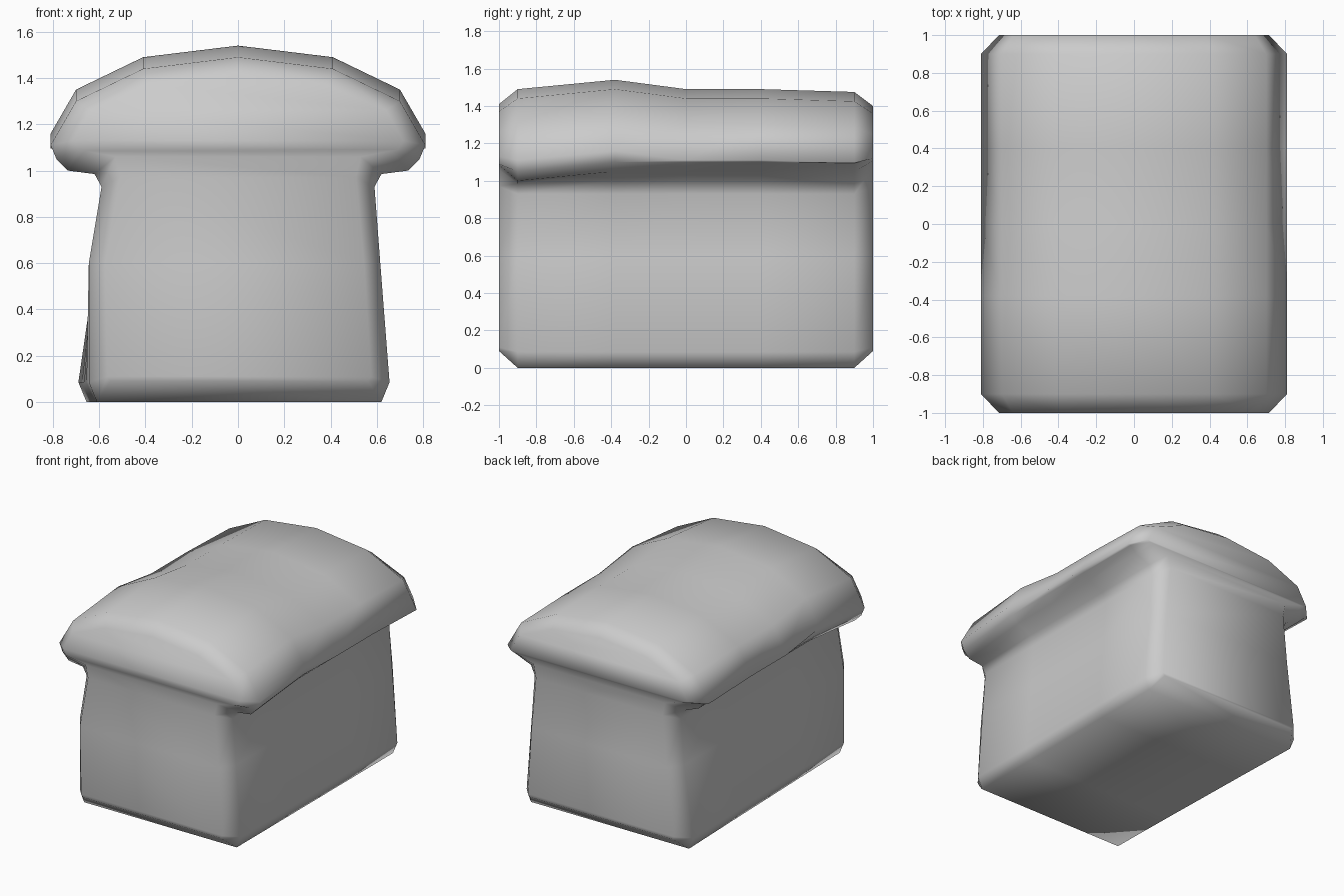
import bpy, bmesh

if "Cube" in bpy.data.objects:
    bpy.data.objects.remove(bpy.data.objects["Cube"])

# Half cross-section of the loaf (x, z), bottom to crown
MAIN = [(.62, 0), (.655, .085), (.615, .6), (.59, .93), (.62, .985), (.735, 1.0),
        (.785, 1.05), (.81, 1.11), (.70, 1.30), (.41, 1.44), (0, 1.49)]
# Smaller half section for the end faces, leaving a chamfer all round
END = [(.56, .09), (.575, .11), (.545, .6), (.51, .97), (.53, 1.06), (.66, 1.085),
       (.69, 1.09), (.715, 1.13), (.64, 1.26), (.38, 1.37), (0, 1.41)]
# Stations along the loaf: y, section, crust lift, lip lift, left wall offsets at floor / middle
STATIONS = [(-1.0, END, 0, 0, .01, -.03), (-.9, MAIN, 0, 0, .01, -.03),
            (-.38, MAIN, .05, .05, .0, -.01), (0, MAIN, 0, .05, -.01, 0),
            (.4, MAIN, 0, .05, -.02, 0), (.9, MAIN, -.015, .045, -.035, 0),
            (1.0, END, -.01, .02, -.03, 0)]


def section(bm, y, half, lift, lip, foot, belly):
    pts = []
    for i, (x, z) in enumerate(half):
        dz = lift if i >= 7 else lip if i >= 5 else lip * .3 if i == 4 else 0
        pts.append((x, z + dz))
    shift = {0: foot, 1: foot, 2: belly}
    right = [bm.verts.new((x, y, z)) for x, z in pts]
    left = [bm.verts.new((-x + shift.get(i, 0), y, z)) for i, (x, z) in enumerate(pts[:-1])]
    return right + left[::-1]


# Loaf: loft the sections, then close both ends with cross strips
bm = bmesh.new()
rings = [section(bm, *s) for s in STATIONS]
n = len(rings[0])
for a, b in zip(rings, rings[1:]):
    for i in range(n):
        j = (i + 1) % n
        bm.faces.new((a[i], a[j], b[j], b[i]))
for ring in (rings[0], rings[-1]):
    for i in range(n // 2):
        quad = [ring[i], ring[i + 1], ring[n - 2 - i], ring[n - 1 - i]]
        bm.faces.new(list(dict.fromkeys(quad)))
bmesh.ops.recalc_face_normals(bm, faces=bm.faces)
for f in bm.faces:
    f.smooth = True
mesh = bpy.data.meshes.new("bread_loaf")
bm.to_mesh(mesh)
bm.free()
bpy.context.collection.objects.link(bpy.data.objects.new("bread_loaf", mesh))
